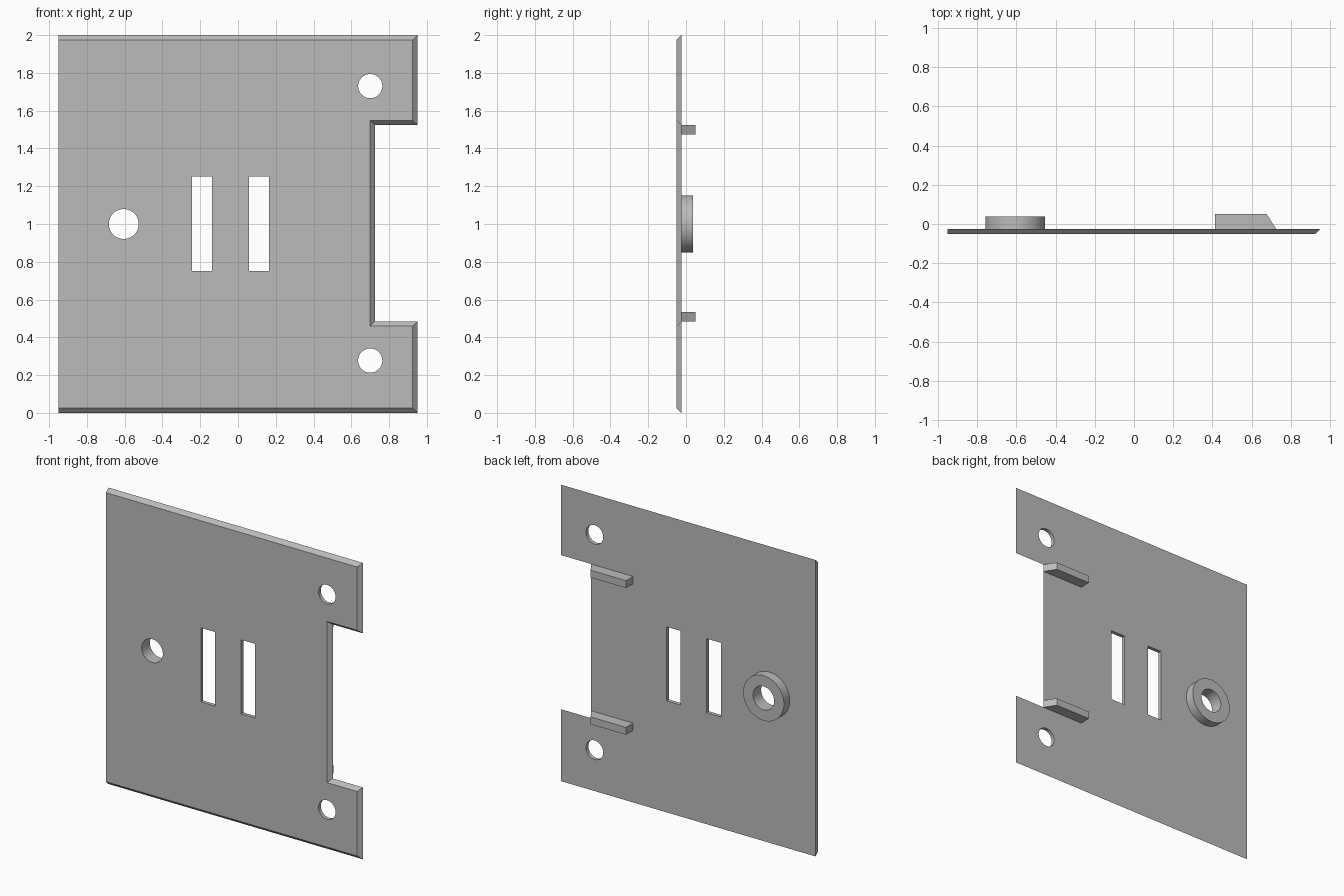
import bpy, bmesh, math
from mathutils import Matrix

if "Cube" in bpy.data.objects:
    bpy.data.objects.remove(bpy.data.objects["Cube"], do_unlink=True)

GREY = (0.5, 0.5, 0.5, 1)
FRONT, BACK = -0.05, -0.025
BEVEL = 0.025

grey = bpy.data.materials.new("plain grey")
grey.use_nodes = True
grey.diffuse_color = GREY
grey.node_tree.nodes["Principled BSDF"].inputs["Base Color"].default_value = GREY


def finish(name, bm):
    bmesh.ops.recalc_face_normals(bm, faces=bm.faces)
    mesh = bpy.data.meshes.new(name)
    bm.to_mesh(mesh)
    bm.free()
    mesh.materials.append(grey)
    obj = bpy.data.objects.new(name, mesh)
    bpy.context.collection.objects.link(obj)
    return obj


def loft(name, loop_a, loop_b):
    """Solid between two matching closed loops."""
    bm = bmesh.new()
    a = [bm.verts.new(p) for p in loop_a]
    b = [bm.verts.new(p) for p in loop_b]
    bm.faces.new(a)
    bm.faces.new(b)
    for i in range(len(a)):
        j = (i + 1) % len(a)
        bm.faces.new((a[i], a[j], b[j], b[i]))
    return finish(name, bm)


def cylinder(name, x, z, radius, y0, y1):
    bm = bmesh.new()
    place = Matrix.Translation((x, (y0 + y1) / 2, z)) @ Matrix.Rotation(math.pi / 2, 4, "X")
    bmesh.ops.create_cone(bm, cap_ends=True, segments=64, radius1=radius,
                          radius2=radius, depth=y1 - y0, matrix=place)
    return finish(name, bm)


def box(name, x0, x1, y0, y1, z0, z1):
    def rect(y):
        return [(x0, y, z0), (x1, y, z0), (x1, y, z1), (x0, y, z1)]
    return loft(name, rect(y0), rect(y1))


def cut(target, cutter):
    mod = target.modifiers.new(cutter.name, "BOOLEAN")
    mod.operation = "DIFFERENCE"
    mod.solver = "EXACT"
    mod.object = cutter
    cutter.hide_render = True
    cutter.hide_viewport = True
    cutter.display_type = "WIRE"


def outline(y, d):
    """Plate outline with a notch; d pulls all edges in except the straight left one."""
    r, n = 0.95 - d, 0.725 - d
    lo, hi = 0.485 - d, 1.525 + d * 0.9
    return [(x, y, z) for x, z in [(-0.95, d), (r, d), (r, lo), (n, lo),
                                   (n, hi), (r, hi), (r, 2 - d), (-0.95, 2 - d)]]


# Plate with bevelled front edges
plate = loft("plate", outline(FRONT, BEVEL), outline(BACK, 0))

# Raised ring on the back
ring = cylinder("ring_boss", -0.605, 1.0, 0.152, BACK, 0.037)

# Screw holes and the hole through the ring
for name, z in (("lower", 0.277), ("upper", 1.73)):
    cut(plate, cylinder(name + "_screw_hole_cutter", 0.70, z, 0.064, -0.2, 0.2))
centre_cutter = cylinder("ring_hole_cutter", -0.605, 1.0, 0.079, -0.2, 0.2)
cut(plate, centre_cutter)
cut(ring, centre_cutter)

# Two upright slots
for name, x in (("right", -0.19), ("left", 0.11)):
    cut(plate, box(name + "_slot_cutter", x - 0.053, x + 0.053, -0.2, 0.2, 0.752, 1.252))

# Ribs on the back, with a sloped end at the notch
for name, z0 in (("lower_rib", 0.485), ("upper_rib", 1.475)):
    side = [(0.413, BACK), (0.725, BACK), (0.677, 0.05), (0.413, 0.05)]
    loft(name, [(x, y, z0) for x, y in side], [(x, y, z0 + 0.05) for x, y in side])

# Smooth round walls, keep edges sharp
bpy.ops.object.select_all(action="DESELECT")
for obj in (plate, ring):
    obj.select_set(True)
bpy.context.view_layer.objects.active = ring
bpy.ops.object.shade_smooth_by_angle(angle=math.radians(30))
for obj in bpy.data.objects:
    if "hole_cutter" in obj.name:
        for poly in obj.data.polygons:
            poly.use_smooth = len(poly.vertices) == 4
# Caps meet walls at a hard angle after cutting
for obj in (plate, ring):
    split = obj.modifiers.new("sharp_edges", "EDGE_SPLIT")
    split.split_angle = math.radians(30)
